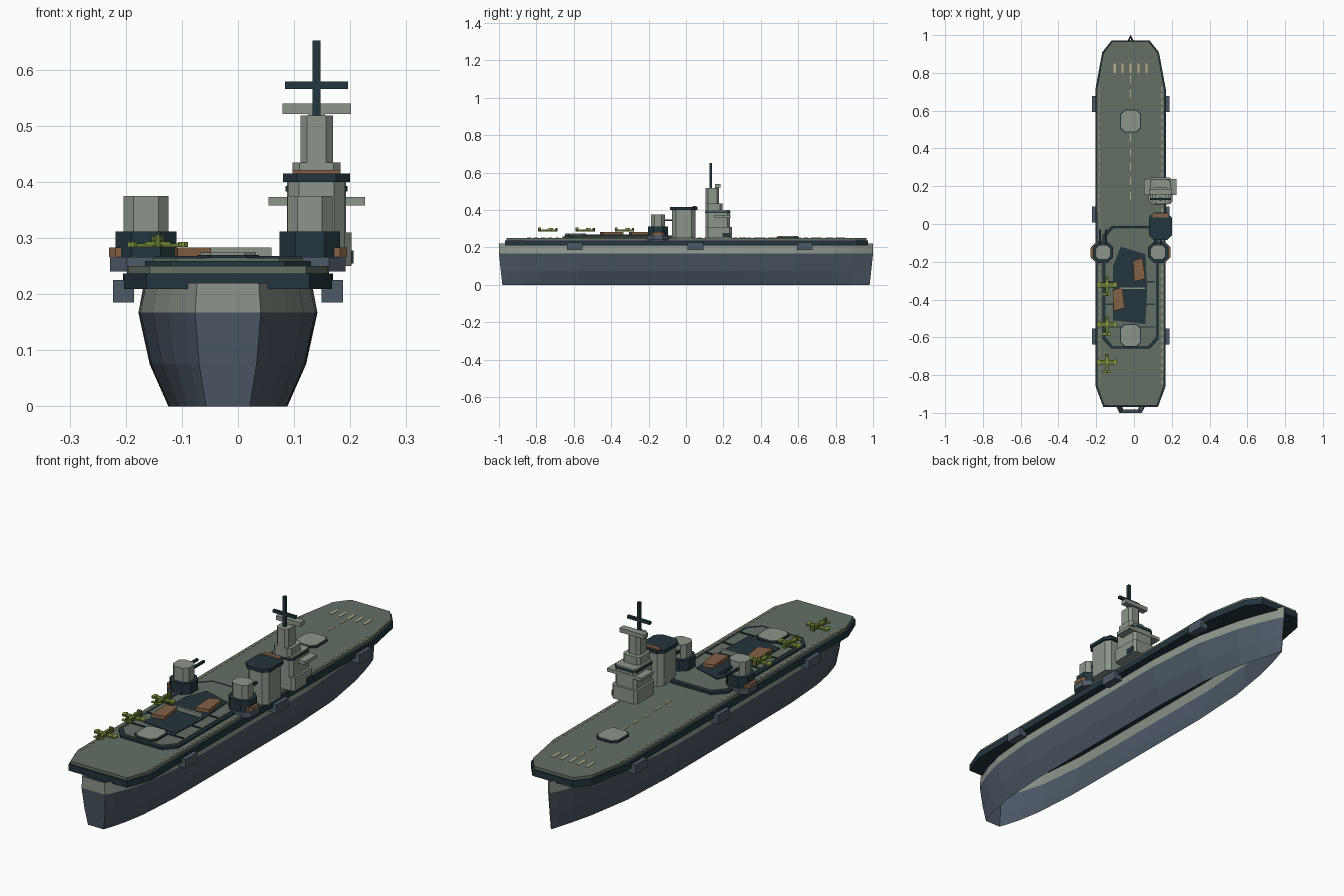
import bpy, bmesh

default_cube = bpy.data.objects.get("Cube")
if default_cube:
    bpy.data.objects.remove(default_cube)

CENTRE = -0.018     # hull centreline
DECK_TOP = 0.25
AFT_TOP = 0.264     # raised aft deck
PATCH_TOP = 0.268
PAINT = 0.002       # thickness of painted plates
ISLAND = 0.14       # island centreline
SIDES = (-1, 1)


def material(name, red, green, blue):
    mat = bpy.data.materials.new(name)
    mat.use_nodes = True
    mat.diffuse_color = (red, green, blue, 1)
    mat.node_tree.nodes["Principled BSDF"].inputs["Base Color"].default_value = mat.diffuse_color
    return mat


DECK_GREEN = material("deck_green", 0.125, 0.16, 0.13)
LIGHT_GREY = material("light_grey", 0.26, 0.3, 0.255)
NAVY = material("dark_navy", 0.017, 0.036, 0.047)
SLATE = material("slate_blue", 0.075, 0.1, 0.135)
RUST = material("rust_brown", 0.23, 0.12, 0.06)
OLIVE = material("olive_green", 0.13, 0.19, 0.035)
LIME = material("lime_green", 0.24, 0.33, 0.05)
CREAM = material("cream_paint", 0.5, 0.43, 0.26)


def finish(bm, name, *materials):
    bmesh.ops.recalc_face_normals(bm, faces=bm.faces)
    mesh = bpy.data.meshes.new(name)
    bm.to_mesh(mesh)
    bm.free()
    for mat in materials:
        mesh.materials.append(mat)
    bpy.context.collection.objects.link(bpy.data.objects.new(name, mesh))


def prism(name, color, outline, bottom, height):
    """Extrude a plan outline upwards."""
    bm = bmesh.new()
    base = bm.faces.new([bm.verts.new((x, y, bottom)) for x, y in outline])
    raised = bmesh.ops.extrude_face_region(bm, geom=[base], use_keep_orig=True)["geom"]
    corners = [item for item in raised if isinstance(item, bmesh.types.BMVert)]
    bmesh.ops.translate(bm, verts=corners, vec=(0, 0, height))
    finish(bm, name, color)


def block(name, color, x, y, width, depth, bottom, height, corner=0):
    """Box by plan centre and size, with optional cut corners."""
    outline = []
    for sx, sy in ((-1, -1), (1, -1), (1, 1), (-1, 1)):
        px, py = x + sx * width / 2, y + sy * depth / 2
        if corner:
            ends = [(px, py - sy * corner), (px - sx * corner, py)]
            outline += ends if sx == sy else reversed(ends)
        else:
            outline.append((px, py))
    prism(name, color, outline, bottom, height)


def mirrored(half):
    """Close a half outline, given from stern to bow, about the centreline."""
    return [(CENTRE + x, y) for x, y in half] + [(CENTRE - x, y) for x, y in reversed(half)]


def inset(outline, margin):
    """Shrink an outline towards its middle by a margin on each axis."""
    xs, ys = zip(*outline)
    mid_x, mid_y = (min(xs) + max(xs)) / 2, (min(ys) + max(ys)) / 2
    scale_x = 1 - 2 * margin / (max(xs) - min(xs))
    scale_y = 1 - 2 * margin / (max(ys) - min(ys))
    return [(mid_x + (x - mid_x) * scale_x, mid_y + (y - mid_y) * scale_y) for x, y in outline]


def hull():
    """Open shell: widths narrow by a power law to a transom and a sharp stem."""
    steps = (0, 0.4, 0.7, 0.85, 0.95, 1)
    stern = [(-0.3 - 0.7 * t, 1 - 0.63 * t ** 4) for t in reversed(steps)]
    bow = [(0.3 + 0.7 * t, 1.01 - t ** 2.2) for t in steps]
    stations = stern + bow
    levels = ((0, 0.105), (0.075, 0.138), (0.167, 0.158), (0.22, 0.148))
    bm = bmesh.new()
    rings = []
    for z, half_width in levels:
        rake = min(1, 0.982 + z / 9)
        ring = mirrored([(half_width * width, y * rake) for y, width in stations])
        rings.append([bm.verts.new((x, y, z)) for x, y in ring])
    for lower, upper in zip(rings, rings[1:]):
        for i in range(len(lower)):
            face = bm.faces.new((lower[i - 1], lower[i], upper[i], upper[i - 1]))
            face.material_index = int(upper is rings[-1])
    finish(bm, "hull", SLATE, LIGHT_GREY)


hull()

# Flight deck
deck = mirrored([(0.145, -0.968), (0.185, -0.86), (0.187, 0.71), (0.15, 0.91), (0.1, 0.972)])
prism("deck_rim", NAVY, deck, bottom=0.209, height=0.028)
prism("flight_deck", DECK_GREEN, inset(deck, margin=0.007), bottom=0.237, height=0.013)

# Raised aft deck with scorched patch and torn plates
aft = mirrored([(0.102, -0.66), (0.148, -0.61), (0.148, -0.06), (0.1, -0.01)])
prism("aft_deck_trim", NAVY, aft, bottom=DECK_TOP, height=0.009)
prism("aft_deck", DECK_GREEN, inset(aft, margin=0.014), bottom=DECK_TOP, height=AFT_TOP - DECK_TOP)
patch = [(-0.07, -0.12), (0.06, -0.16), (0.07, -0.35), (0.06, -0.53), (-0.11, -0.51), (-0.11, -0.22)]
prism("scorched_patch", NAVY, patch, bottom=AFT_TOP, height=PATCH_TOP - AFT_TOP)
plate = [(-0.03, 0.05), (0.02, 0.065), (0.035, -0.045), (-0.025, -0.06)]
for name, x, y in (("rust_plate_fore", 0.025, -0.245), ("rust_plate_aft", -0.083, -0.4)):
    prism(name, RUST, [(x + px, y + py) for px, py in plate], bottom=PATCH_TOP, height=0.015)
block("fallen_beam", LIGHT_GREY, x=-0.01, y=-0.34, width=0.14, depth=0.012,
      bottom=PATCH_TOP, height=0.015)
for row in range(3):
    block("arrester_wire", NAVY, x=CENTRE, y=-0.305 - 0.12 * row, width=0.26, depth=0.007,
          bottom=AFT_TOP, height=0.004)

# Lifts
for name, y, level in (("fore_lift", 0.545, DECK_TOP), ("aft_lift", -0.59, AFT_TOP)):
    block(name + "_frame", NAVY, CENTRE, y, width=0.11, depth=0.12, bottom=level,
          height=0.006, corner=0.022)
    block(name, LIGHT_GREY, CENTRE, y, width=0.1, depth=0.11, bottom=level,
          height=0.01, corner=0.02)

# Painted markings
for column in range(-2, 3):
    block("bow_stripe", CREAM, CENTRE + column * 0.042, y=0.825, width=0.011, depth=0.05,
          bottom=DECK_TOP, height=PAINT)
for dash in range(9):
    y = 0.15 + dash * 0.077
    if abs(y - 0.545) > 0.07:
        block("centre_dash", CREAM, CENTRE, y, width=0.006, depth=0.04,
              bottom=DECK_TOP, height=PAINT)
for side in SIDES:
    for dash in range(42):
        block("edge_dash", CREAM, CENTRE + side * 0.166, y=dash * 0.038 - 0.84, width=0.005,
              depth=0.02, bottom=DECK_TOP, height=PAINT)

# Side galleries
for side in SIDES:
    for y in (-0.595, 0.05, 0.635):
        block("side_gallery", SLATE, CENTRE + side * 0.186, y, width=0.038, depth=0.085,
              bottom=0.185, height=0.04)


def turret(side):
    x, y = CENTRE + side * 0.146, -0.15
    block("turret_sponson", SLATE, x + side * 0.005, y, width=0.118, depth=0.115,
          bottom=0.24, height=0.026, corner=0.03)
    block("turret_rust_ledge", RUST, x + side * 0.035, y, width=0.062, depth=0.07,
          bottom=0.266, height=0.017, corner=0.012)
    block("turret_base", NAVY, x, y, width=0.108, depth=0.105,
          bottom=0.264, height=0.048, corner=0.028)
    block("turret_house", LIGHT_GREY, x, y, width=0.08, depth=0.075,
          bottom=0.312, height=0.063, corner=0.018)
    for barrel in SIDES:
        block("turret_barrel", NAVY, x + barrel * 0.016, y + 0.075, width=0.01, depth=0.09,
              bottom=0.34, height=0.01)


for side in SIDES:
    turret(side)

# Funnel
block("funnel", LIGHT_GREY, ISLAND, y=-0.012, width=0.102, depth=0.125,
      bottom=DECK_TOP, height=0.15, corner=0.02)
block("funnel_cap", NAVY, ISLAND, y=-0.012, width=0.12, depth=0.145,
      bottom=0.4, height=0.015, corner=0.025)
block("funnel_vent", RUST, ISLAND, y=0.045, width=0.085, depth=0.02,
      bottom=0.415, height=0.006)

# Island tower, stacked upwards from the deck with a shared aft face
level = DECK_TOP
for name, width, depth, height in (("tower_base", 0.125, 0.14, 0.06),
                                   ("tower_lower", 0.105, 0.13, 0.09),
                                   ("tower_middle", 0.085, 0.09, 0.035),
                                   ("tower_upper", 0.058, 0.072, 0.083)):
    block(name, LIGHT_GREY, ISLAND, 0.105 + depth / 2, width, depth, level, height, corner=0.012)
    level += height
block("tower_bridge", LIGHT_GREY, ISLAND, y=0.195, width=0.172, depth=0.085,
      bottom=0.358, height=0.015)
block("tower_window_band", NAVY, ISLAND, y=0.17, width=0.11, depth=0.135,
      bottom=0.383, height=0.01, corner=0.014)
block("tower_platform_post", LIGHT_GREY, ISLAND, y=0.165, width=0.03, depth=0.02,
      bottom=level, height=0.01)
block("tower_platform", LIGHT_GREY, ISLAND, y=0.17, width=0.122, depth=0.03,
      bottom=0.521, height=0.019)
block("tower_side_box", NAVY, x=0.193, y=0.215, width=0.025, depth=0.04,
      bottom=0.255, height=0.023)
block("mast", NAVY, ISLAND, y=0.132, width=0.014, depth=0.014, bottom=level, height=0.134)
block("mast_yard", NAVY, ISLAND, y=0.132, width=0.112, depth=0.012, bottom=0.566, height=0.013)


def aircraft(x, y):
    belly, back = 0.284, 0.296
    block("plane_body", OLIVE, x, y, width=0.018, depth=0.1, bottom=belly, height=back - belly,
          corner=0.005)
    block("plane_wing", OLIVE, x, y + 0.008, width=0.075, depth=0.026, bottom=belly, height=0.006)
    for side in SIDES:
        block("plane_wing_tip", LIME, x + side * 0.045, y + 0.008, width=0.018, depth=0.03,
              bottom=belly, height=0.009, corner=0.006)
    block("plane_tail", LIME, x, y - 0.042, width=0.045, depth=0.014, bottom=0.288, height=0.005)
    block("plane_fin", OLIVE, x, y - 0.043, width=0.006, depth=0.014, bottom=back, height=0.01)
    block("plane_canopy", LIME, x, y + 0.018, width=0.01, depth=0.024, bottom=back, height=0.007)
    block("plane_nose", OLIVE, x, y + 0.047, width=0.022, depth=0.012, bottom=belly, height=0.02,
          corner=0.004)


for y in (-0.33, -0.54, -0.74):
    aircraft(-0.143, y)
